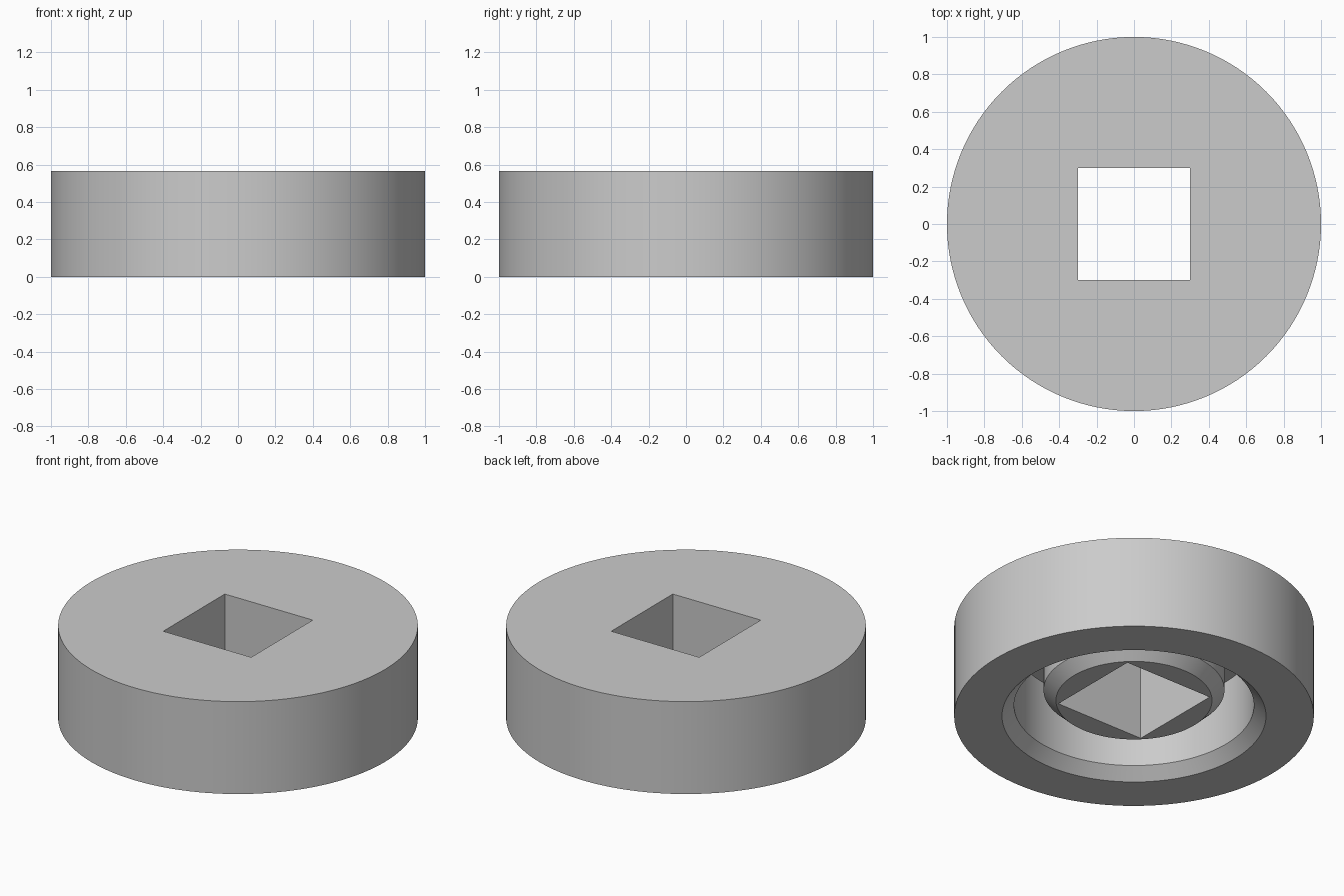
import bpy
import bmesh
from math import radians, tau
from mathutils import Matrix

if "Cube" in bpy.data.objects:
    bpy.data.objects.remove(bpy.data.objects["Cube"], do_unlink=True)

HEIGHT = 0.567
SEGMENTS = 128

# Plain grey material
grey = bpy.data.materials.new("plain grey")
grey.use_nodes = True
grey.diffuse_color = (0.6, 0.6, 0.6, 1)
grey.node_tree.nodes["Principled BSDF"].inputs["Base Color"].default_value = (0.6, 0.6, 0.6, 1)


def add_object(name, bm):
    bmesh.ops.recalc_face_normals(bm, faces=bm.faces)
    mesh = bpy.data.meshes.new(name)
    bm.to_mesh(mesh)
    bm.free()
    mesh.materials.append(grey)
    obj = bpy.data.objects.new(name, mesh)
    bpy.context.collection.objects.link(obj)
    return obj


# Round cap: flat top, outer wall, chamfered recess and chamfered central hub
profile = [
    (1.0, HEIGHT), (1.0, 0), (0.734, 0), (0.667, 0.067),
    (0.667, 0.467), (0.503, 0.467), (0.503, 0.167), (0.434, 0.1),
]
bm = bmesh.new()
rings = []
for radius, z in profile:
    ring = bmesh.ops.create_circle(bm, segments=SEGMENTS, radius=radius,
                                   matrix=Matrix.Translation((0, 0, z)))
    rings.append(ring["verts"])
for a, b in zip(rings, rings[1:]):
    for i in range(SEGMENTS):
        j = (i + 1) % SEGMENTS
        bm.faces.new((a[i], a[j], b[j], b[i]))
bm.faces.new(rings[0])
bm.faces.new(rings[-1])
cap = add_object("round_cap", bm)

# Square hole through the hub
bm = bmesh.new()
bmesh.ops.create_cube(bm, size=1, matrix=Matrix.Translation((0, 0, HEIGHT / 2))
                      @ Matrix.Diagonal((0.597, 0.597, 2, 1)))
cutter = add_object("square_hole_cutter", bm)
cutter.hide_render = True

cut = cap.modifiers.new("square hole", "BOOLEAN")
cut.operation = "DIFFERENCE"
cut.solver = "EXACT"
cut.object = cutter

bpy.ops.object.select_all(action="DESELECT")
cap.select_set(True)
bpy.context.view_layer.objects.active = cap
bpy.ops.object.modifier_apply(modifier=cut.name)
bpy.data.objects.remove(cutter, do_unlink=True)
bpy.ops.object.shade_smooth_by_angle(angle=radians(30))
